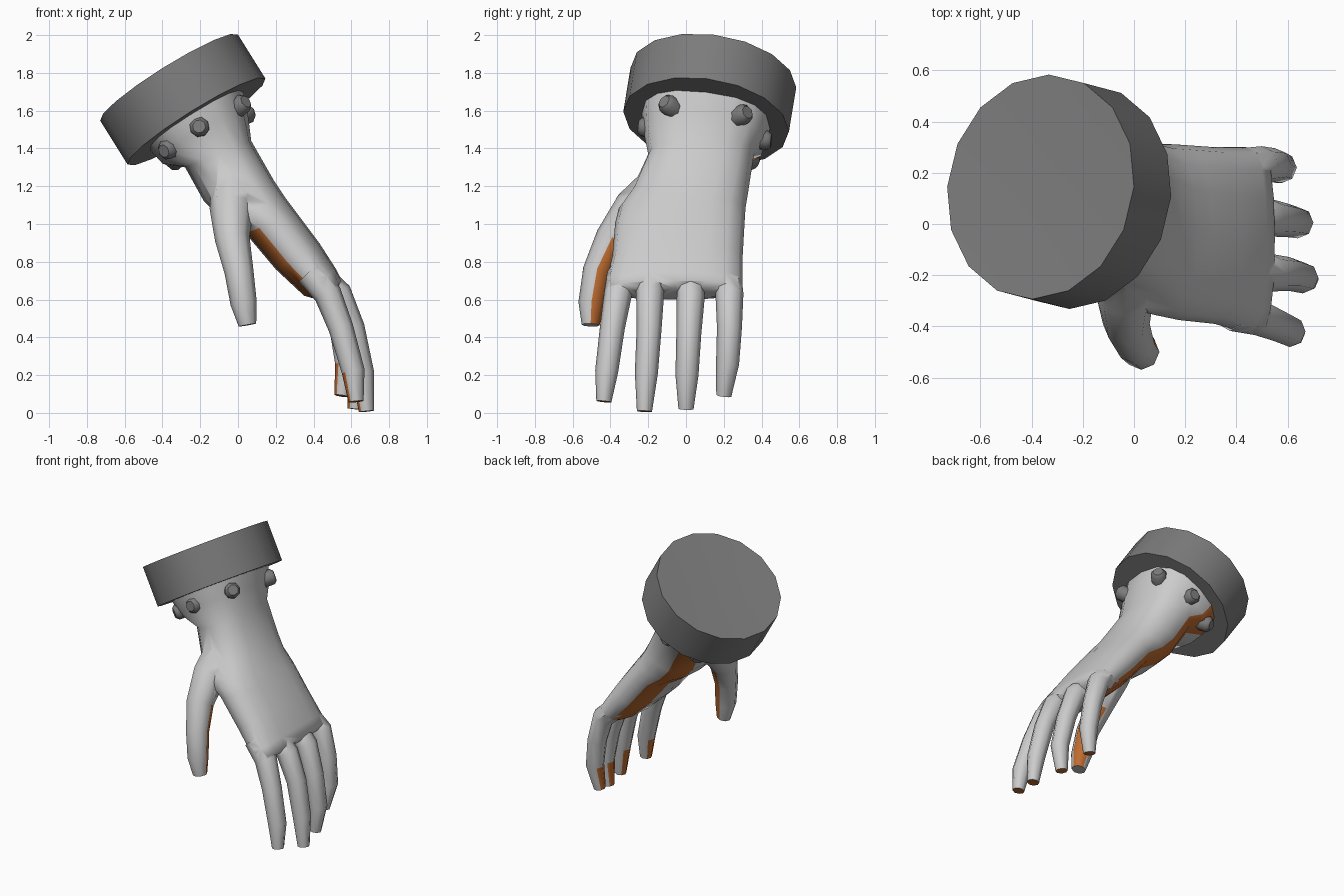
import bpy, bmesh, math
from mathutils import Vector

if "Cube" in bpy.data.objects:
    bpy.data.objects.remove(bpy.data.objects["Cube"])


def material(name, rgb):
    m = bpy.data.materials.new(name)
    m.diffuse_color = (*rgb, 1)
    m.use_nodes = True
    m.node_tree.nodes["Principled BSDF"].inputs["Base Color"].default_value = m.diffuse_color
    return m


LIGHT = material("light_grey", (0.72, 0.72, 0.72))
RUST = material("rust_orange", (0.52, 0.15, 0.03))
DARK = material("dark_grey", (0.20, 0.20, 0.20))

# Tilted frame shared by the cuff, the wrist flare and the studs
AXIS = Vector((0.53, -0.14, -0.848)).normalized()
U = Vector((0.848, 0, 0.53)).normalized()
V = U.cross(AXIS).normalized()


def loft(name, rings, n, mats, power=1.0, paint=None):
    """Closed skin over rings given as (centre, u half axis, v half axis)."""
    bm = bmesh.new()
    loops = []
    for c, u, v in rings:
        loop = []
        for k in range(n):
            a = math.tau * k / n
            ca, sa = math.cos(a), math.sin(a)
            ca = math.copysign(abs(ca) ** power, ca)
            sa = math.copysign(abs(sa) ** power, sa)
            loop.append(bm.verts.new(c + u * ca + v * sa))
        loops.append(loop)
    for i in range(len(loops) - 1):
        for k in range(n):
            j = (k + 1) % n
            f = bm.faces.new((loops[i][k], loops[i][j], loops[i + 1][j], loops[i + 1][k]))
            if paint and paint(i, k):
                f.material_index = 1
    bm.faces.new(loops[0])
    tip = bm.faces.new(loops[-1])
    if paint and paint(len(loops) - 1, n // 2):
        tip.material_index = 1
    bmesh.ops.recalc_face_normals(bm, faces=bm.faces)
    me = bpy.data.meshes.new(name)
    bm.to_mesh(me)
    bm.free()
    for m in mats:
        me.materials.append(m)
    ob = bpy.data.objects.new(name, me)
    bpy.context.collection.objects.link(ob)
    return ob


def tube(name, path, radii, paint):
    """Eight-sided finger along a path; u faces the back of the hand."""
    pts = [Vector(p) for p in path]
    rings = []
    for i, p in enumerate(pts):
        t = (pts[min(i + 1, len(pts) - 1)] - pts[max(i - 1, 0)]).normalized()
        v = Vector((0, 1, 0))
        v = (v - t * v.dot(t)).normalized()
        rings.append((p, t.cross(v) * radii[i], v * radii[i]))
    return loft(name, rings, 8, (LIGHT, RUST), 1.0, paint)


def smooth(ob, degrees):
    bpy.ops.object.select_all(action='DESELECT')
    ob.select_set(True)
    bpy.context.view_layer.objects.active = ob
    bpy.ops.object.shade_smooth_by_angle(angle=math.radians(degrees))


# Wrist and palm: back point (x, z), palm point (x, z), y range
sections = [
    (0.02, 1.74, -0.49, 1.42, -0.24, 0.46),
    (0.05, 1.60, -0.40, 1.32, -0.23, 0.42),
    (0.07, 1.44, -0.28, 1.30, -0.20, 0.36),
    (0.19, 1.23, -0.18, 1.12, -0.29, 0.33),
    (0.25, 1.14, -0.09, 1.03, -0.355, 0.315),
    (0.31, 1.06, 0.04, 0.95, -0.375, 0.31),
    (0.43, 0.90, 0.20, 0.76, -0.39, 0.30),
    (0.52, 0.76, 0.35, 0.62, -0.425, 0.30),
    (0.55, 0.70, 0.42, 0.60, -0.42, 0.295),
    (0.53, 0.66, 0.46, 0.61, -0.38, 0.26),
]
rings = []
for i, (xb, zb, xp, zp, y0, y1) in enumerate(sections):
    side = V if i < 2 else Vector((0, 1, 0))
    rings.append((Vector(((xb + xp) / 2, (y0 + y1) / 2, (zb + zp) / 2)),
                  Vector(((xb - xp) / 2, 0, (zb - zp) / 2)),
                  side * ((y1 - y0) / 2)))
hand = loft("hand", rings, 16, (LIGHT, RUST), 0.8,
            lambda i, k: (i < 8 and k in (5, 6)) or (4 < i < 8 and k in (9, 10)))

# Fingers and thumb
finger_paths = {
    "index_finger": [(0.38, -0.345, 0.74), (0.475, -0.36, 0.63), (0.545, -0.39, 0.45),
                     (0.61, -0.42, 0.22), (0.625, -0.435, 0.06)],
    "middle_finger": [(0.40, -0.19, 0.75), (0.53, -0.19, 0.63), (0.605, -0.195, 0.45),
                      (0.66, -0.21, 0.21), (0.68, -0.22, 0.008)],
    "ring_finger": [(0.40, 0.025, 0.75), (0.53, 0.025, 0.61), (0.595, 0.015, 0.42),
                    (0.64, 0.005, 0.20), (0.62, 0.0, 0.02)],
    "little_finger": [(0.39, 0.22, 0.73), (0.50, 0.23, 0.63), (0.55, 0.23, 0.45),
                      (0.575, 0.22, 0.26), (0.55, 0.20, 0.09)],
}
digits = [tube(name, path, (0.073, 0.074, 0.066, 0.061, 0.04),
               lambda i, k: i >= 3 and k in (3, 4))
          for name, path in finger_paths.items()]
digits.append(tube("thumb",
                   [(-0.03, -0.13, 1.22), (-0.035, -0.27, 1.08), (-0.03, -0.39, 0.92),
                    (0.005, -0.47, 0.75), (0.03, -0.50, 0.58), (0.05, -0.505, 0.465)],
                   (0.11, 0.115, 0.092, 0.077, 0.07, 0.047),
                   lambda i, k: 2 <= i < 5 and k in (0, 1)))

# Fuse the digits into the palm
bpy.context.view_layer.objects.active = hand
for d in digits:
    mod = hand.modifiers.new(d.name, 'BOOLEAN')
    mod.operation = 'UNION'
    mod.solver = 'EXACT'
    mod.object = d
    bpy.ops.object.modifier_apply(modifier=mod.name)
    bpy.data.objects.remove(d)
smooth(hand, 70)

# Tilted cuff disc
top = Vector((-0.365, 0.145, 1.775))
cuff = loft("cuff", [(top + AXIS * h, U * r, V * r * 1.03)
                     for h, r in ((0.01, 0.2), (0.0, 0.43), (0.277, 0.43))],
            16, (DARK,))
smooth(cuff, 40)

# Studs around the wrist
centre = Vector((-0.18, 0.10, 1.475))
for i, deg in enumerate((-130, -90, -38, 40, 88, 130)):
    a = math.radians(deg)
    out = U * math.cos(a) + V * math.sin(a)
    side = AXIS.cross(out)
    stud = loft(f"stud_{i + 1}",
                [(centre + out * d, AXIS * r, side * r)
                 for d, r in ((0.26, 0.052), (0.335, 0.053), (0.355, 0.035))],
                8, (DARK,))
    smooth(stud, 50)
